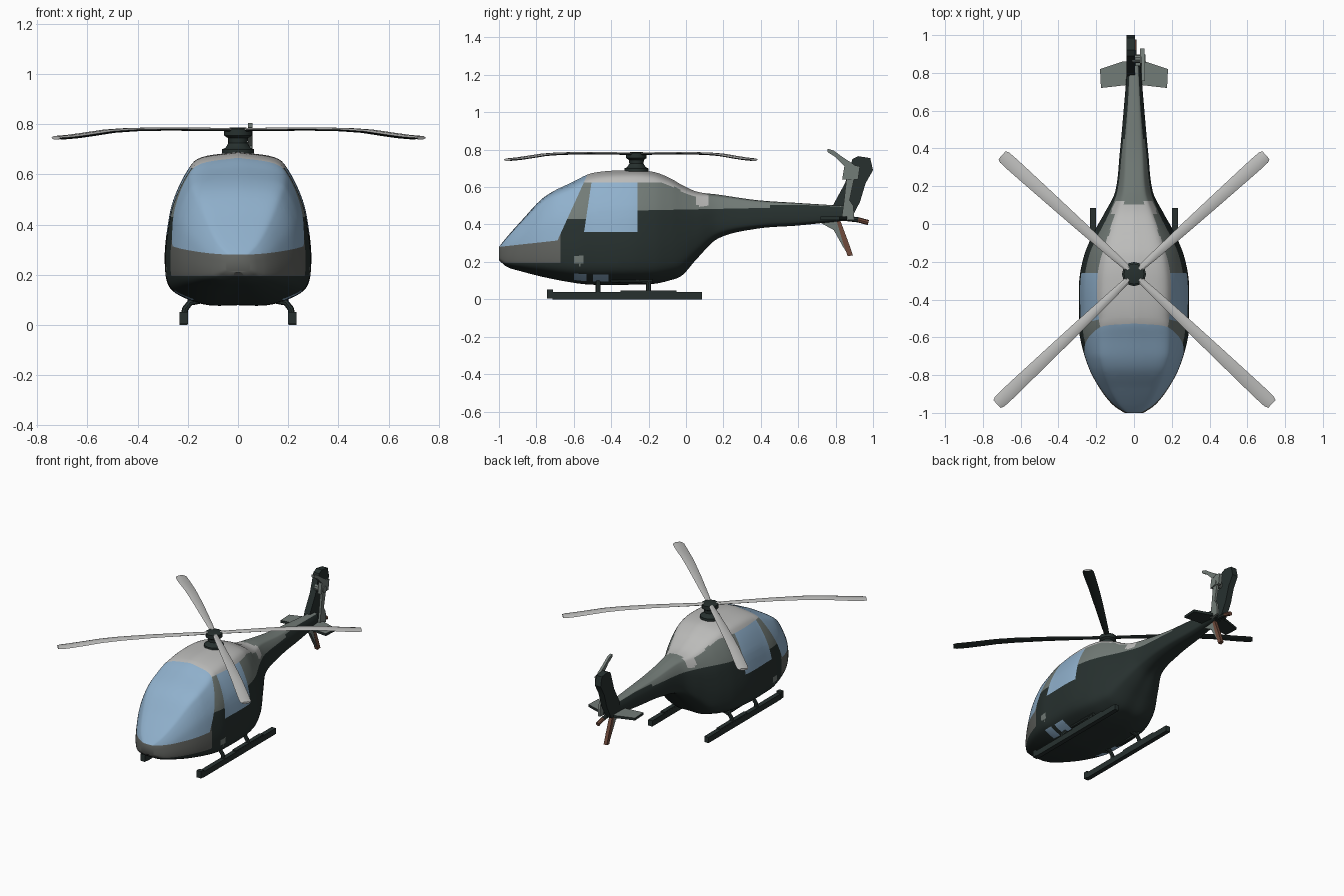
import bpy
import bmesh
import math
from mathutils import Vector, Matrix

if "Cube" in bpy.data.objects:
    bpy.data.objects.remove(bpy.data.objects["Cube"], do_unlink=True)

COLOURS = {
    "dark_green": (0.020, 0.030, 0.028),
    "grey_green": (0.17, 0.20, 0.185),
    "nose_grey": (0.12, 0.125, 0.115),
    "light_grey": (0.50, 0.50, 0.49),
    "glass_blue": (0.28, 0.44, 0.61),
    "rust_brown": (0.16, 0.07, 0.045),
}
DARK, GREEN, NOSE, LIGHT, GLASS, RUST = range(len(COLOURS))
materials = []
for label, rgb in COLOURS.items():
    mat = bpy.data.materials.new(label)
    mat.use_nodes = True
    mat.diffuse_color = (*rgb, 1)
    bsdf = mat.node_tree.nodes["Principled BSDF"]
    bsdf.inputs["Base Color"].default_value = (*rgb, 1)
    bsdf.inputs["Roughness"].default_value = 0.7
    materials.append(mat)


def finish(name, bm, rule, angle=35):
    """Turn a bmesh into an object; rule is a colour index or a function of a face."""
    bmesh.ops.recalc_face_normals(bm, faces=bm.faces)
    bm.normal_update()
    for face in bm.faces:
        face.material_index = rule(face) if callable(rule) else rule
    mesh = bpy.data.meshes.new(name)
    bm.to_mesh(mesh)
    bm.free()
    for mat in materials:
        mesh.materials.append(mat)
    obj = bpy.data.objects.new(name, mesh)
    bpy.context.collection.objects.link(obj)
    bpy.ops.object.select_all(action="DESELECT")
    obj.select_set(True)
    bpy.context.view_layer.objects.active = obj
    bpy.ops.object.shade_smooth_by_angle(angle=math.radians(angle))


def loft(rings):
    """Skin a list of equal closed rings and cap both ends."""
    bm = bmesh.new()
    rows = [[bm.verts.new(p) for p in ring] for ring in rings]
    n = len(rows[0])
    for a, b in zip(rows, rows[1:]):
        for i in range(n):
            j = (i + 1) % n
            bm.faces.new((a[i], a[j], b[j], b[i]))
    bm.faces.new(rows[0])
    bm.faces.new(rows[-1])
    return bm


def tube(name, path, radius, rule, sides=8):
    """Round rod through a list of points."""
    pts = [Vector(p) for p in path]
    rings = []
    for i, p in enumerate(pts):
        d = (pts[min(i + 1, len(pts) - 1)] - pts[max(i - 1, 0)]).normalized()
        turn = d.to_track_quat("Z", "Y")
        ring = [2 * math.pi * k / sides for k in range(sides)]
        rings.append([p + turn @ Vector((radius * math.cos(t), radius * math.sin(t), 0)) for t in ring])
    finish(name, loft(rings), rule)


def box(name, centre, size, rule):
    bm = bmesh.new()
    bmesh.ops.create_cube(bm, size=1, matrix=Matrix.Translation(centre) @ Matrix.Diagonal((*size, 1)))
    finish(name, bm, rule)


def side_plate(name, outline, x, half, rule):
    """Plate drawn in side view (y, z)."""
    finish(name, loft([[(x + s * half, y, z) for y, z in outline] for s in (-1, 1)]), rule)


def smooth_sample(rows, t):
    """Cubic interpolation of rows keyed by their first value."""
    k = max(i for i in range(len(rows) - 1) if rows[i][0] <= t + 1e-9)

    def slope(i, c):
        lo, hi = rows[max(i - 1, 0)], rows[min(i + 1, len(rows) - 1)]
        return (hi[c] - lo[c]) / (hi[0] - lo[0])
    a, b = rows[k], rows[k + 1]
    h = b[0] - a[0]
    u = (t - a[0]) / h
    return [a[c] * (2*u**3 - 3*u*u + 1) + b[c] * (3*u*u - 2*u**3)
            + h * (slope(k, c) * (u**3 - 2*u*u + u) + slope(k + 1, c) * (u**3 - u*u))
            for c in range(1, len(a))]


# Fuselage stations: y, half width, bottom, top
STATIONS = [
    (-1, .05, .21, .28), (-.96, .11, .175, .33), (-.88, .175, .15, .42), (-.76, .24, .12, .545),
    (-.6, .286, .09, .63), (-.5, .29, .08, .675), (-.3, .29, .08, .69), (-.17, .265, .085, .68),
    (-.08, .23, .105, .645), (-.02, .2, .13, .61), (.06, .155, .22, .575), (.17, .1, .325, .56),
    (.38, .075, .378, .53), (.6, .055, .395, .515), (.84, .035, .42, .5),
]
# Half cross-section: height fraction keyed width fraction
SECTION = [(0, 0, 0), (1, .4, 0), (2, .74, .05), (3, .95, .13), (4, 1, .3), (5, .965, .5),
           (6, .88, .69), (7, .69, .88), (8, .5, .965), (9, 0, 1)]
STEPS = 45
half_section = [smooth_sample(SECTION, 9 * i / STEPS) for i in range(STEPS + 1)]
section = half_section + [(-w, h) for w, h in half_section[-2:0:-1]]
rings = []
COUNT = 110
for i in range(COUNT + 1):
    y = -1 + 1.84 * i / COUNT
    hw, lo, hi = smooth_sample(STATIONS, y)
    # The windscreen bulges: its upper sections are fuller towards the nose
    power = 1 - .3 * min(1, max(0, (-.5 - y) / .2))
    rings.append([(math.copysign(min(1, abs(w)) ** (power if h > .3 else 1), w) * hw,
                   y, lo + h * (hi - lo)) for w, h in section])
body = loft(rings)

# Paint boundaries as lines a*y + b*z + c, cut into the skin
LINES = {
    "sill": (-.11, 1, -.39), "screen_rear": (1, -.4545, .83), "nose_low": (0, 1, -.195),
    "nose_rear": (1, 0, .67), "win_low": (0, 1, -.36), "roof": (0, 1, -.625),
    "win_rear": (1, 0, .26), "win_front": (1, -.15, .599), "pillar": (0, 1, -.43),
    "waist": (-.02, 1, -.48), "boom_mid": (1, 0, -.45), "spine": (0, 1, -.505),
}
for a, b, c in LINES.values():
    no = Vector((0, a, b))
    bmesh.ops.bisect_plane(body, geom=body.verts[:] + body.edges[:] + body.faces[:],
                           plane_co=no * (-c / no.length_squared), plane_no=no)


def body_paint(face):
    p = face.calc_center_median()
    on = {k: a * p.y + b * p.z + c > 0 for k, (a, b, c) in LINES.items()}

    def blob(y, z, r):
        return math.hypot(p.y - y, p.z - z) < r

    def belly_window(y, half):
        return face.normal.z < -.25 and abs(p.y - y) < half and .17 < abs(p.x) < .255
    if not on["screen_rear"] and on["sill"]:
        return GLASS
    if not on["nose_rear"]:
        return NOSE if on["nose_low"] else DARK
    if on["roof"] and (not on["win_rear"] or face.normal.z > .5):
        return LIGHT
    if on["win_low"] and on["win_front"] and not on["win_rear"]:
        return GLASS
    if belly_window(-.57, .035) or belly_window(-.455, .035):
        return GLASS
    if not on["win_front"]:
        return GREEN if on["pillar"] or blob(-.57, .21, .027) else DARK
    if not on["win_rear"]:
        return GREEN if blob(-.57, .21, .027) else DARK
    if blob(.09, .53, .037) or (p.y < .1 and p.z > .55 and face.normal.z > .55):
        return LIGHT
    if on["boom_mid"]:
        return GREEN if on["spine"] or face.normal.z > .6 else DARK
    return GREEN if on["waist"] else DARK


finish("fuselage", body, body_paint, 45)

# Rotor mast and hub
MAST_Y = -.265
profile = [(.064, .67), (.064, .70), (.05, .706), (.038, .725), (.04, .745), (.055, .755), (.055, .782), (.03, .787)]
finish("rotor_mast", loft([[(r * math.cos(k * math.pi / 6), MAST_Y + r * math.sin(k * math.pi / 6), z)
                            for k in range(12)] for r, z in profile]), DARK)

# Four drooping main blades: length fraction, half chord, height
BLADE = [(.04, .016, .778), (.15, .021, .779), (.4, .028, .781), (.6, .032, .778), (.72, .034, .772),
         (.84, .036, .759), (.92, .037, .751), (.98, .036, .747), (1, .028, .746)]
for number, (angle, length) in enumerate([(42, .94), (138, .94), (223.5, 1), (316.7, 1.003)], 1):
    rings = [[(f * length, w * s, z + t) for s, t in
              ((-1, 0), (-.5, .007), (.5, .007), (1, 0), (.5, -.006), (-.5, -.006))] for f, w, z in BLADE]
    bm = loft(rings)
    bm.transform(Matrix.Translation((0, MAST_Y, 0)) @ Matrix.Rotation(math.radians(angle), 4, "Z"))
    finish(f"main_blade_{number}", bm, lambda f: DARK if f.normal.z < -.1 else LIGHT)

# Landing skids, legs and belly rails
for side, s in (("left", 1), ("right", -1)):
    box(f"{side}_skid", (s * .217, -.315, .02), (.032, .8, .04), DARK)
    box(f"{side}_skid_toe", (s * .217, -.727, .028), (.034, .03, .048), DARK)
    box(f"{side}_skid_step", (s * .217, -.2, .042), (.03, .3, .012), DARK)
    for end, y in (("front", -.47), ("rear", -.2)):
        tube(f"{side}_{end}_leg", [(s * .217, y, .03), (s * .21, y, .065), (s * .19, y, .09),
                                   (s * .14, y, .1), (s * .08, y, .115)], .013, DARK)
    tube(f"{side}_belly_rail", [(s * .19, -.4, .1), (s * .19, -.18, .095)], .011, DARK)

# Tail fin, swept back then upright
side_plate("tail_fin", [(.77, .43), (.79, .51), (.85, .62), (.89, .75), (.92, .765), (.985, .755),
                        (1, .69), (.96, .62), (.93, .52), (.88, .425)], -.018, .022, DARK)
# Lower fin with rust trailing edge
side_plate("lower_fin", [(.69, .425), (.79, .37), (.84, .28), (.865, .24), (.85, .3), (.82, .42)], 0, .01, GREEN)
side_plate("lower_fin_edge", [(.805, .42), (.84, .3), (.865, .23), (.892, .235), (.87, .3), (.825, .42)],
           0, .012, RUST)
tube("tail_bumper", [(0, .83, .435), (0, .92, .425), (0, .975, .41)], .014,
     lambda f: RUST if f.calc_center_median().y > .92 else DARK)

# Tailplane
for side, s in (("left", 1), ("right", -1)):
    outline = [(0, .74), (.175, .72), (.18, .82), (.06, .86), (0, .86)]
    finish(f"{side}_tailplane", loft([[(s * x, y, z) for x, y in outline] for z in (.425, .442)]),
           lambda f: GREEN if f.normal.z > .5 else DARK)

# Tail rotor on the left of the fin
tube("tail_rotor_shaft", [(-.01, .875, .66), (.06, .875, .66)], .022, GREEN, 10)
side_plate("tail_rotor_lower_blade", [(.83, .42), (.9, .425), (.895, .5), (.875, .53), (.9, .65),
                                      (.86, .66), (.845, .53)], .043, .008, GREEN)
side_plate("tail_rotor_hub_plate", [(.835, .64), (.92, .64), (.93, .71), (.85, .73)], .043, .012, GREEN)
side_plate("tail_rotor_upper_blade", [(.86, .7), (.9, .72), (.84, .758), (.79, .795), (.757, .805),
                                      (.757, .787), (.8, .76)], .048, .009, GREEN)
